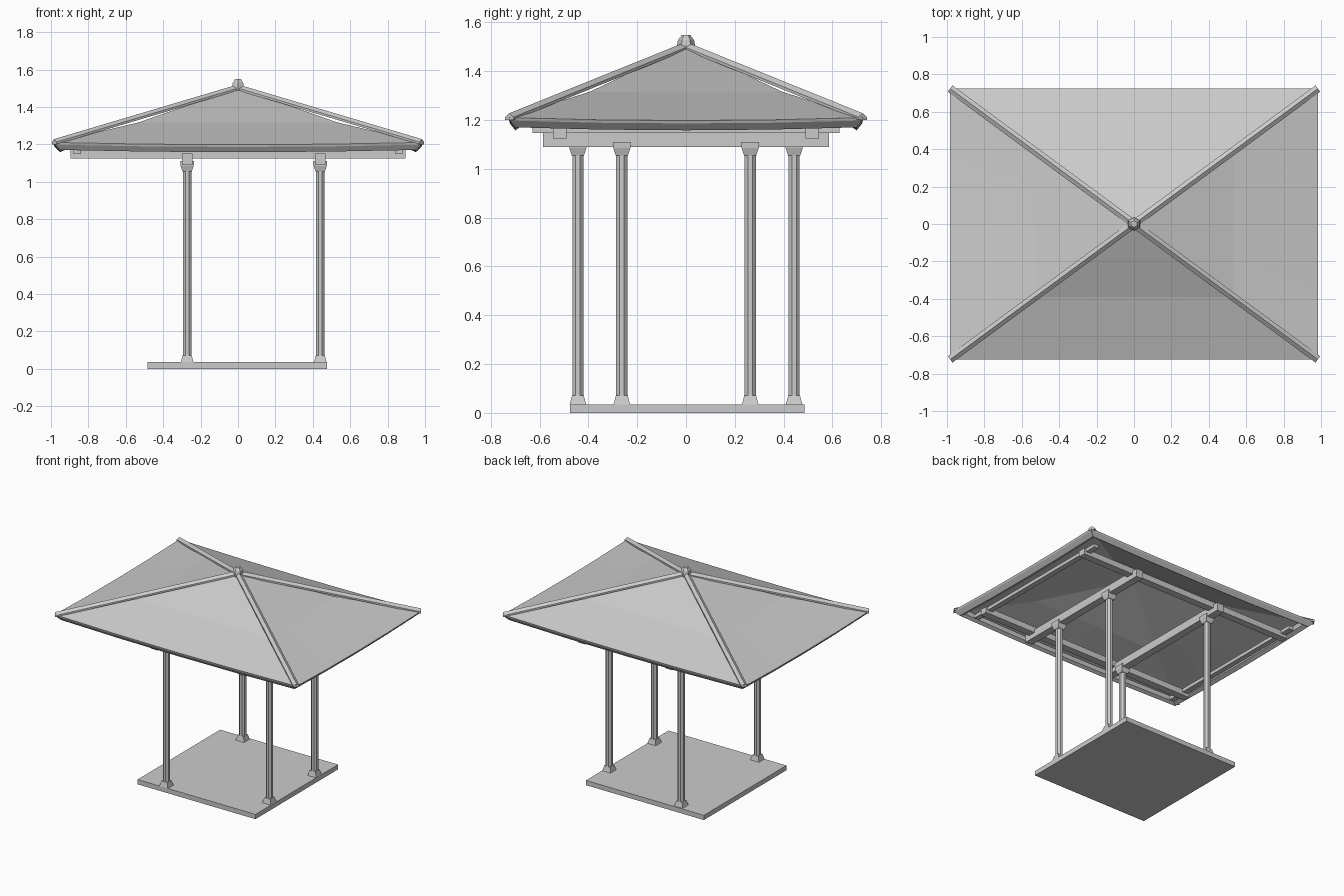
import bpy, bmesh, math
from mathutils import Vector

cube = bpy.data.objects.get("Cube")
if cube:
    bpy.data.objects.remove(cube)

grey = bpy.data.materials.new("stone_grey")
grey.use_nodes = True
grey.diffuse_color = (0.6, 0.6, 0.6, 1)
grey.node_tree.nodes["Principled BSDF"].inputs["Base Color"].default_value = (0.6, 0.6, 0.6, 1)


def loft(name, rings):
    """Skin a list of equal-length point rings and cap both ends."""
    bm = bmesh.new()
    rows = [[bm.verts.new(p) for p in ring] for ring in rings]
    n = len(rows[0])
    for a, b in zip(rows, rows[1:]):
        for i in range(n):
            j = (i + 1) % n
            bm.faces.new((a[i], a[j], b[j], b[i]))
    bm.faces.new(rows[0])
    bm.faces.new(rows[-1])
    bmesh.ops.remove_doubles(bm, verts=bm.verts, dist=0.0005)
    bmesh.ops.recalc_face_normals(bm, faces=bm.faces)
    mesh = bpy.data.meshes.new(name)
    bm.to_mesh(mesh)
    bm.free()
    mesh.materials.append(grey)
    obj = bpy.data.objects.new(name, mesh)
    bpy.context.collection.objects.link(obj)
    return obj


def box(name, x0, x1, y0, y1, z0, z1):
    return loft(name, [[(x0, y0, z), (x1, y0, z), (x1, y1, z), (x0, y1, z)] for z in (z0, z1)])


def square(x, y, r, z):
    return [(x - r, y - r, z), (x + r, y - r, z), (x + r, y + r, z), (x - r, y + r, z)]


def polygon(x, y, r, z, sides):
    turn = math.pi / sides
    return [(x + r * math.cos(turn * (2 * i + 1)), y + r * math.sin(turn * (2 * i + 1)), z)
            for i in range(sides)]


# Floor slab
box("floor_slab", -0.485, 0.475, -0.475, 0.485, 0, 0.035)

# Posts with flared feet and capitals, spread wider on one side
for x, spread in ((-0.272, 0.443), (0.44, 0.263)):
    for y in (-spread, spread):
        loft("post", [polygon(x, y, 0.025, z, 8) for z in (0.035, 1.1)])
        loft("post_foot", [square(x, y, r, z) for r, z in ((0.034, 0.035), (0.031, 0.045), (0.024, 0.072))])
        loft("post_capital", [square(x, y, r, z) for r, z in ((0.025, 1.055), (0.035, 1.085), (0.037, 1.11))])
    # Cross beam carried by each pair of posts
    box("cross_beam", x - 0.028, x + 0.028, -0.585, 0.585, 1.09, 1.15)

# Long beams and end beams
for s in (-1, 1):
    box("long_beam", -0.895, 0.895, s * 0.517 - 0.027, s * 0.517 + 0.027, 1.125, 1.17)
    box("end_beam", s * 0.86 - 0.02, s * 0.86 + 0.02, -0.63, 0.63, 1.147, 1.172)

# Roof shell: sagging slopes, eave edge and sloped soffit
HALF_X, HALF_Y, STEPS = 0.985, 0.725, 4


def roof_ring(scale, z, lift):
    corners = [Vector((sx * HALF_X, sy * HALF_Y, 0)) for sx, sy in ((-1, -1), (1, -1), (1, 1), (-1, 1))]
    points = []
    for i, c in enumerate(corners):
        for k in range(STEPS):
            u = k / STEPS
            p = c.lerp(corners[(i + 1) % 4], u) * scale
            p.z = z + lift * (2 * u - 1) ** 2
            points.append(p)
    return points


roof = loft("roof", [roof_ring(*r) for r in (
    (0.01, 1.5, 0), (0.54, 1.317, 0), (1, 1.198, 0.012), (0.995, 1.186, 0.012),
    (0.965, 1.158, 0.012), (0.935, 1.172, 0.012), (0.925, 1.2, 0.012),
    (0.54, 1.302, 0), (0.01, 1.485, 0))])

# Straight gabled hip ridges
SECTION = ((-0.021, 0), (-0.021, 0.012), (0, 0.028), (0.021, 0.012), (0.021, 0))
for sx in (-1, 1):
    for sy in (-1, 1):
        end = Vector((sx * 0.983, sy * 0.724, 1.2))
        side = Vector((-end.y, end.x, 0)).normalized()
        loft("hip_ridge", [[p + side * a + Vector((0, 0, b)) for a, b in SECTION]
                           for p in (Vector((0, 0, 1.492)), end)])

# Finial at the peak
loft("finial", [polygon(0, 0, r, z, 6) for r, z in
                ((0.036, 1.48), (0.036, 1.51), (0.033, 1.528), (0.018, 1.548))])
